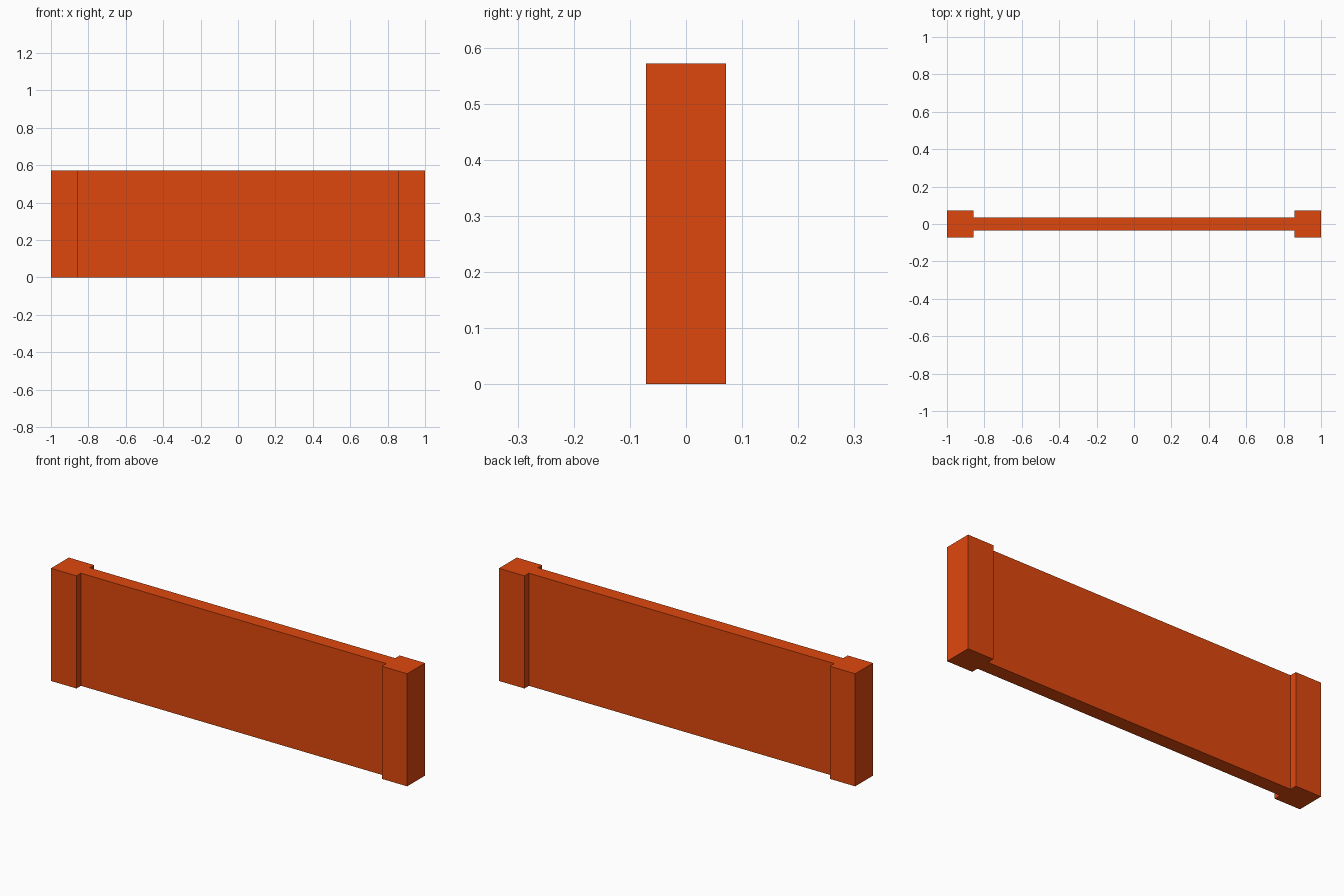
import bpy, bmesh

if "Cube" in bpy.data.objects:
    bpy.data.objects.remove(bpy.data.objects["Cube"])

U = 1 / 7                      # module: posts are one unit square
HEIGHT = 4 * U
HALF_LEN = 1.0
POST_Y = U / 2                 # half depth of the end posts
WALL_Y = U / 4                 # half depth of the thin wall
POST_X = HALF_LEN - U          # inner face of the posts

# Dumbbell-shaped plan: right half, then the same points rotated 180 degrees
half = [(POST_X, -WALL_Y), (POST_X, -POST_Y), (HALF_LEN, -POST_Y),
        (HALF_LEN, POST_Y), (POST_X, POST_Y), (POST_X, WALL_Y)]
outline = half + [(-x, -y) for x, y in half]

# Wall with end posts: plan extruded straight up
bm = bmesh.new()
base = bm.faces.new([bm.verts.new((x, y, 0)) for x, y in outline])
top = bmesh.ops.extrude_face_region(bm, geom=[base], use_keep_orig=True)
bmesh.ops.translate(bm, vec=(0, 0, HEIGHT),
                    verts=[g for g in top["geom"] if isinstance(g, bmesh.types.BMVert)])
bmesh.ops.recalc_face_normals(bm, faces=bm.faces)
mesh = bpy.data.meshes.new("wall_with_posts")
bm.to_mesh(mesh)
bm.free()

wall = bpy.data.objects.new("wall_with_posts", mesh)
bpy.context.collection.objects.link(wall)

# Orange finish
orange = bpy.data.materials.new("orange")
orange.diffuse_color = (0.74, 0.064, 0.004, 1)
orange.use_nodes = True
orange.node_tree.nodes["Principled BSDF"].inputs["Base Color"].default_value = orange.diffuse_color
mesh.materials.append(orange)
